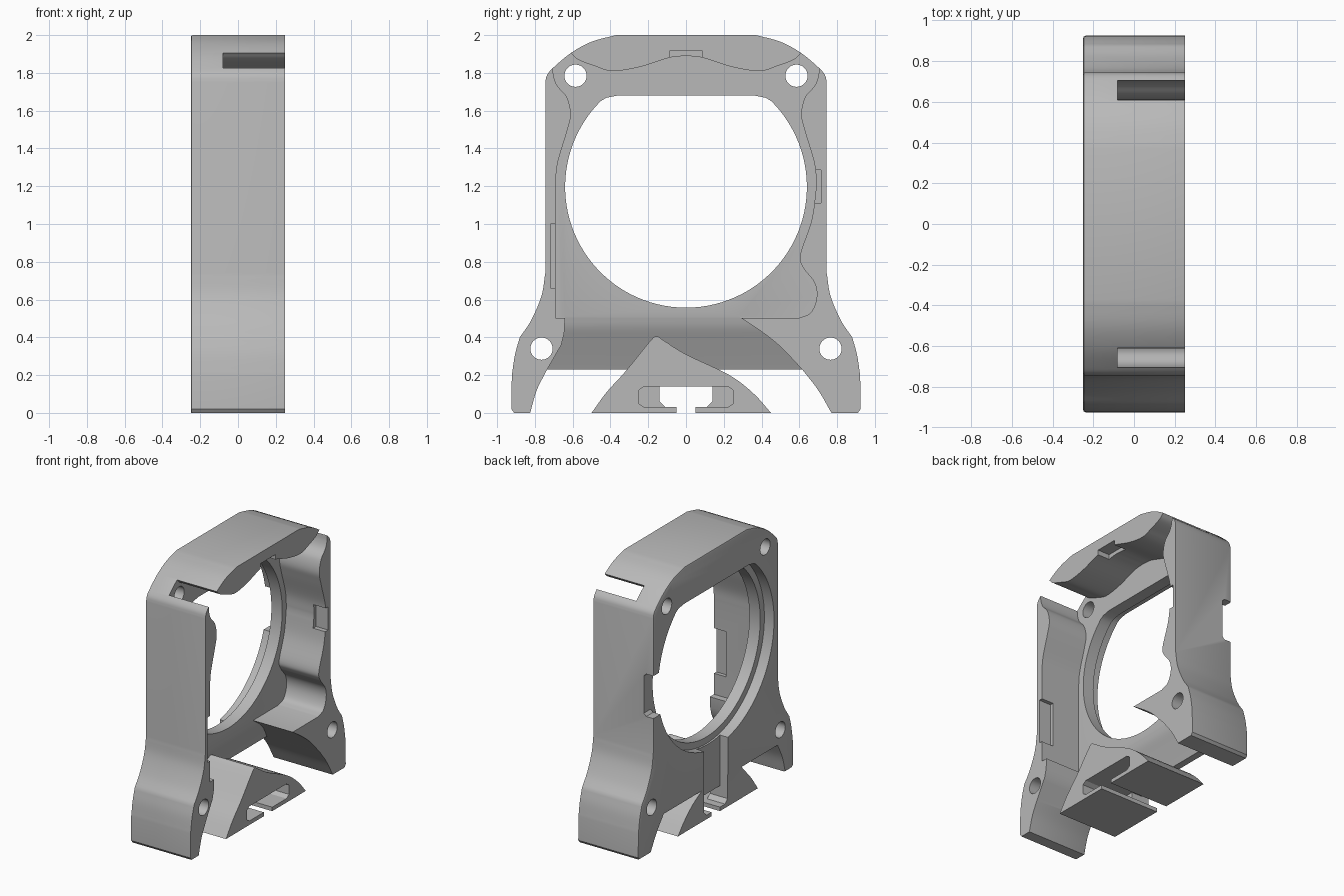
import bpy, bmesh, math
from mathutils import Vector

if "Cube" in bpy.data.objects:
    bpy.data.objects.remove(bpy.data.objects["Cube"])

BACK, FRONT, FLOOR = -0.25, 0.25, -0.08

grey = bpy.data.materials.new("plain_grey")
grey.use_nodes = True
grey.diffuse_color = (0.48, 0.48, 0.48, 1)
grey.node_tree.nodes["Principled BSDF"].inputs["Base Color"].default_value = (0.48, 0.48, 0.48, 1)


def spline(pts, steps=6):
    """Smooth curve through the points."""
    p = [Vector(q) for q in pts]
    p = [2 * p[0] - p[1]] + p + [2 * p[-1] - p[-2]]
    out = []
    for a, b, c, d in zip(p, p[1:], p[2:], p[3:]):
        for i in range(steps):
            t = i / steps
            out.append(0.5 * (2 * b + (c - a) * t + (2 * a - 5 * b + 4 * c - d) * t**2
                              + (3 * b - a - 3 * c + d) * t**3))
    return [tuple(q) for q in out] + [tuple(pts[-1])]


def flip(pts):
    return [(-y, z) for y, z in reversed(pts)]


def prism(name, pts, x0, x1, along="x", bevel=0):
    """Extrude a profile along x (points are y, z) or along y (points are x, z)."""
    bm = bmesh.new()
    lo, hi = [[bm.verts.new((e, a, b) if along == "x" else (a, e, b)) for a, b in pts]
              for e in (x0, x1)]
    n = len(pts)
    base = bm.faces.new(lo)
    bm.faces.new(hi[::-1])
    for i in range(n):
        j = (i + 1) % n
        bm.faces.new((lo[j], lo[i], hi[i], hi[j]))
    bm.normal_update()
    # All faces wind the same way; turn them outward
    if bm.calc_volume(signed=True) < 0:
        bmesh.ops.reverse_faces(bm, faces=bm.faces[:])
    if bevel:
        bmesh.ops.bevel(bm, geom=list(base.edges), offset=bevel, segments=2,
                        profile=0.5, affect="EDGES")
    me = bpy.data.meshes.new(name)
    bm.to_mesh(me)
    bm.free()
    me.materials.append(grey)
    ob = bpy.data.objects.new(name, me)
    bpy.context.scene.collection.objects.link(ob)
    return ob


def box(name, x0, x1, y0, y1, z0, z1):
    return prism(name, [(y0, z0), (y1, z0), (y1, z1), (y0, z1)], x0, x1)


def circle(y, z, r, n=32):
    return [(y + r * math.cos(i * math.tau / n), z + r * math.sin(i * math.tau / n)) for i in range(n)]


def combine(ob, other, op="DIFFERENCE"):
    """Boolean; the second solver is used if the first leaves no faces."""
    bpy.context.view_layer.objects.active = ob
    for solver in ("EXACT", "MANIFOLD"):
        before = ob.data.copy()
        m = ob.modifiers.new("cut", "BOOLEAN")
        m.operation, m.object, m.solver = op, other, solver
        bpy.ops.object.modifier_apply(modifier=m.name)
        if len(ob.data.polygons):
            break
        ob.data = before
    bpy.data.objects.remove(other)


# Outer outline: side, shoulder and flared leg, mirrored
leg_side = [(0.91, 0), (0.925, 0.02)] + spline([(0.922, 0.2), (0.905, 0.31), (0.88, 0.4)])
flare = spline([(0.88, 0.4), (0.82, 0.49), (0.765, 0.62), (0.745, 0.74)])[1:]
shoulder = spline([(0.745, 1.75), (0.735, 1.79), (0.7, 1.83), (0.61, 1.905), (0.5, 1.965), (0.37, 2)], 4)
side = leg_side + flare + shoulder
left_leg = spline([(-0.735, 0.23), (-0.79, 0.12), (-0.825, 0)])
right_leg = spline([(0.77, 0), (0.7, 0.12), (0.615, 0.23)])
frame = prism("housing_frame", side + flip(side) + left_leg[::-1] + right_leg[::-1],
              BACK, FRONT, bevel=0.012)

# Inner pocket, with slots breaking out at both upper corners
half_top = spline([(0, 1.89), (0.09, 1.88), (0.25, 1.83), (0.39, 1.81), (0.48, 1.835), (0.57, 1.87), (0.61, 1.905)])
slot = [(0.7, 2.02), (0.84, 1.93), (0.705, 1.83)]
upper_wall = spline([(0.705, 1.83), (0.7, 1.78), (0.68, 1.73), (0.63, 1.67), (0.61, 1.58),
                     (0.63, 1.49), (0.68, 1.32), (0.69, 1.2)])[1:]
lower_wall = spline([(0.69, 1.2), (0.665, 1.02), (0.605, 0.84), (0.62, 0.77), (0.68, 0.69),
                     (0.692, 0.61), (0.66, 0.53), (0.595, 0.502)])[1:]
right_half = half_top + slot + upper_wall
pocket = right_half + lower_wall + [(-0.69, 0.502)] + flip(right_half)[:-1]
combine(frame, prism("pocket_cutter", pocket, FLOOR, 0.4))

# Sloped recess between the legs
recess = prism("recess_cutter",
               [(-0.64, 0.51), (-0.645, 0.42)] + spline([(-0.66, 0.36), (-0.735, 0.23)])
               + [(-0.76, 0.18), (0.65, 0.18)]
               + spline([(0.615, 0.23), (0.5, 0.35), (0.4, 0.43), (0.28, 0.51)]), -0.4, 0.4)
cove = spline([(FLOOR, 0.51), (-0.095, 0.45), (-0.13, 0.37), (-0.19, 0.23), (-0.21, 0.17)])
combine(recess, prism("cove_cutter", cove + [(0.5, 0.17), (0.5, 0.51)], -1, 1, along="y"), "INTERSECT")
combine(frame, recess)

# Triangular centre foot
foot = spline([(-0.5, 0), (-0.42, 0.11), (-0.32, 0.22), (-0.19, 0.38), (-0.155, 0.405), (-0.12, 0.385),
               (0, 0.31), (0.23, 0.2), (0.36, 0.1), (0.45, 0)], 4)
combine(frame, prism("centre_foot", foot, BACK + 0.002, FRONT), "UNION")

# Large opening with a flat top, and its wider step on the back
for r, top, x0, x1 in ((0.64, 1.68, -0.4, 0), (0.69, 1.725, -0.4, -0.17)):
    shoulder_z = top - 0.03
    corner = math.sqrt(r * r - (shoulder_z - 1.197) ** 2)
    start = math.atan2(shoulder_z - 1.197, -corner)
    sweep = math.tau - (2 * start - math.pi)
    opening = [(r * math.cos(start + sweep * i / 80), 1.197 + r * math.sin(start + sweep * i / 80))
               for i in range(81)]
    opening += [(corner - 0.03, top - 0.012), (corner - 0.09, top),
                (0.09 - corner, top), (0.03 - corner, top - 0.012)]
    combine(frame, prism("opening_cutter", opening, x0, x1))

# Screw holes
for s in (-1, 1):
    for y, z in ((0.585, 1.785), (0.765, 0.34)):
        combine(frame, prism("hole_cutter", circle(s * y, z, 0.059), -0.4, 0.4))

# Strap slot in the foot: front slot, rear groove, bottom gap
wide = [(-0.22, 0.03), (0.22, 0.03), (0.25, 0.05), (0.25, 0.12), (0.22, 0.14),
        (-0.22, 0.14), (-0.25, 0.12), (-0.25, 0.05)]
combine(frame, prism("slot_cutter", wide, -0.1, 0.4))
for top, depth in ((0.14, -0.05), (0.62, -0.185)):
    groove = [(-0.11, 0.03), (0.11, 0.03), (0.14, 0.06), (0.14, top), (-0.14, top), (-0.14, 0.06)]
    combine(frame, prism("groove_cutter", groove, -0.4, depth))
combine(frame, box("gap_cutter", -0.4, 0.4, -0.05, 0.05, -0.1, 0.08))

# Rear side notch and the small clip recesses inside the walls
notch = [(-0.4, 1.0), (-0.19, 1.0), (-0.17, 1.02), (-0.17, 1.3), (-0.19, 1.32), (-0.4, 1.32)]
combine(frame, prism("notch_cutter", notch, 0.6, 0.9, along="y"))
for y0, y1, z0, z1 in ((0.66, 0.715, 1.11, 1.285), (-0.718, -0.66, 0.66, 1.0), (-0.088, 0.088, 1.86, 1.917)):
    combine(frame, box("clip_cutter", 0.15, 0.4, y0, y1, z0, z1))

# Smooth curves, keep hard edges
frame.select_set(True)
bpy.context.view_layer.objects.active = frame
bpy.ops.object.shade_smooth_by_angle(angle=math.radians(30))
